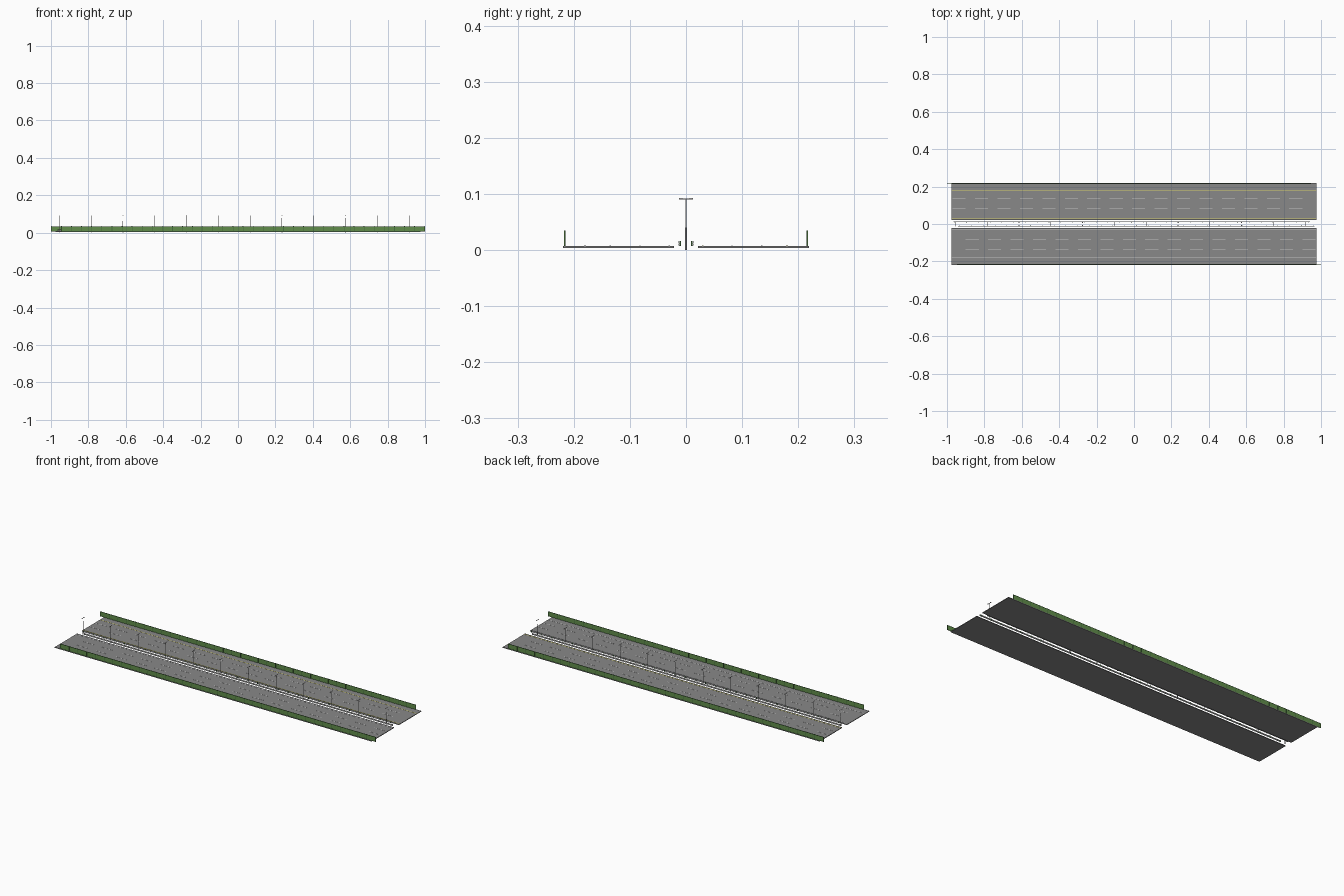
import bpy, bmesh
from mathutils import Matrix, Vector

if "Cube" in bpy.data.objects:
    bpy.data.objects.remove(bpy.data.objects["Cube"])


def material(name, rgb):
    m = bpy.data.materials.new(name)
    m.diffuse_color = (*rgb, 1)
    m.use_nodes = True
    m.node_tree.nodes["Principled BSDF"].inputs["Base Color"].default_value = m.diffuse_color
    return m


GREEN = material("fence_green", (0.12, 0.27, 0.07))
DARK_GREEN = material("post_green", (0.06, 0.16, 0.05))
YELLOW = material("yellow_paint", (0.75, 0.7, 0.15))
WHITE = material("white_paint", (0.85, 0.85, 0.85))
ROAD = material("asphalt", (0.25, 0.25, 0.25))


def finish(name, bm, mat=None, turn=False):
    if turn:  # the second side is the first turned half round
        bmesh.ops.rotate(bm, verts=bm.verts, matrix=Matrix.Rotation(3.14159265, 3, 'Z'))
    me = bpy.data.meshes.new(name)
    bm.to_mesh(me)
    bm.free()
    ob = bpy.data.objects.new(name, me)
    bpy.context.collection.objects.link(ob)
    if mat:
        me.materials.append(mat)
    return ob


def add_box(bm, x0, x1, y0, y1, z0, z1):
    c = Vector(((x0 + x1) / 2, (y0 + y1) / 2, (z0 + z1) / 2))
    m = Matrix.Translation(c) @ Matrix.Diagonal((x1 - x0, y1 - y0, z1 - z0, 1))
    bmesh.ops.create_cube(bm, size=1, matrix=m)


def boxes(name, specs, mat=None, turn=False):
    bm = bmesh.new()
    for s in specs:
        add_box(bm, *s)
    return finish(name, bm, mat, turn)


ROAD_END, TOP = 0.977, 0.0075
LINE_Z = (TOP - 0.0005, TOP + 0.0005)

for side, turn in (("north", False), ("south", True)):
    # carriageway slab
    boxes(side + "_carriageway", [(-ROAD_END, ROAD_END, 0.021, 0.219, 0.004, TOP)], ROAD, turn)

    # solid edge lines
    boxes(side + "_edge_lines",
          [(-ROAD_END, ROAD_END, y - 0.0015, y + 0.0015, *LINE_Z) for y in (0.03, 0.18)],
          WHITE if turn else YELLOW, turn)

    # dashed lane lines
    boxes(side + "_lane_dashes",
          [(-0.97 + 0.12 * i, -0.9 + 0.12 * i, y - 0.001, y + 0.001, *LINE_Z)
           for i in range(16) for y in (0.082, 0.135)], WHITE, turn)

    # outer fence: panel, rails and posts
    x0, x1, bays = -1.0, 0.945, 36
    step = (x1 - x0 - 0.003) / bays
    boxes(side + "_fence_panel", [(x0, x1, 0.2155, 0.2165, TOP, 0.034)], GREEN, turn)
    boxes(side + "_fence_frame",
          [(x0, x1, 0.215, 0.217, z, z + 0.0015) for z in (TOP, 0.0325)] +
          [(x0 + step * i, x0 + step * i + 0.003, 0.215, 0.217, TOP, 0.0345)
           for i in range(bays + 1)], DARK_GREEN, turn)

    # median guard rail: corrugated beam swept along x
    bm = bmesh.new()
    profile = [(0.0125, 0.0075), (0.0145, 0.009), (0.0145, 0.0105), (0.0125, 0.012),
               (0.0145, 0.0135), (0.0145, 0.015), (0.0125, 0.0165)]
    profile += [(y - 0.001, z) for y, z in reversed(profile)]
    face = bm.faces.new([bm.verts.new((-0.965, y, z)) for y, z in profile])
    ext = bmesh.ops.extrude_face_region(bm, geom=[face], use_keep_orig=True)
    moved = [v for v in ext["geom"] if isinstance(v, bmesh.types.BMVert)]
    bmesh.ops.translate(bm, verts=moved, vec=(1.905, 0, 0))
    bmesh.ops.recalc_face_normals(bm, faces=bm.faces)
    finish(side + "_guard_rail", bm, None, turn)

    # guard rail posts
    boxes(side + "_guard_posts",
          [(-0.96 + 0.063 * i, -0.957 + 0.063 * i, 0.009, 0.0115, 0.007, 0.0165)
           for i in range(31)], DARK_GREEN, turn)

# street lamps along the median
for i in range(12):
    x = -0.955 + 0.17 * i
    bm = bmesh.new()
    bmesh.ops.create_cone(bm, cap_ends=True, segments=8, radius1=0.0016, radius2=0.001,
                          depth=0.091, matrix=Matrix.Translation((x, 0, 0.0455)))
    add_box(bm, x - 0.0008, x + 0.0008, -0.012, 0.012, 0.0905, 0.092)
    for s in (-1, 1):
        add_box(bm, x - 0.0018, x + 0.0018, s * 0.009 - 0.0035, s * 0.009 + 0.0035, 0.0905, 0.0925)
    finish("street_lamp_%02d" % (i + 1), bm)
